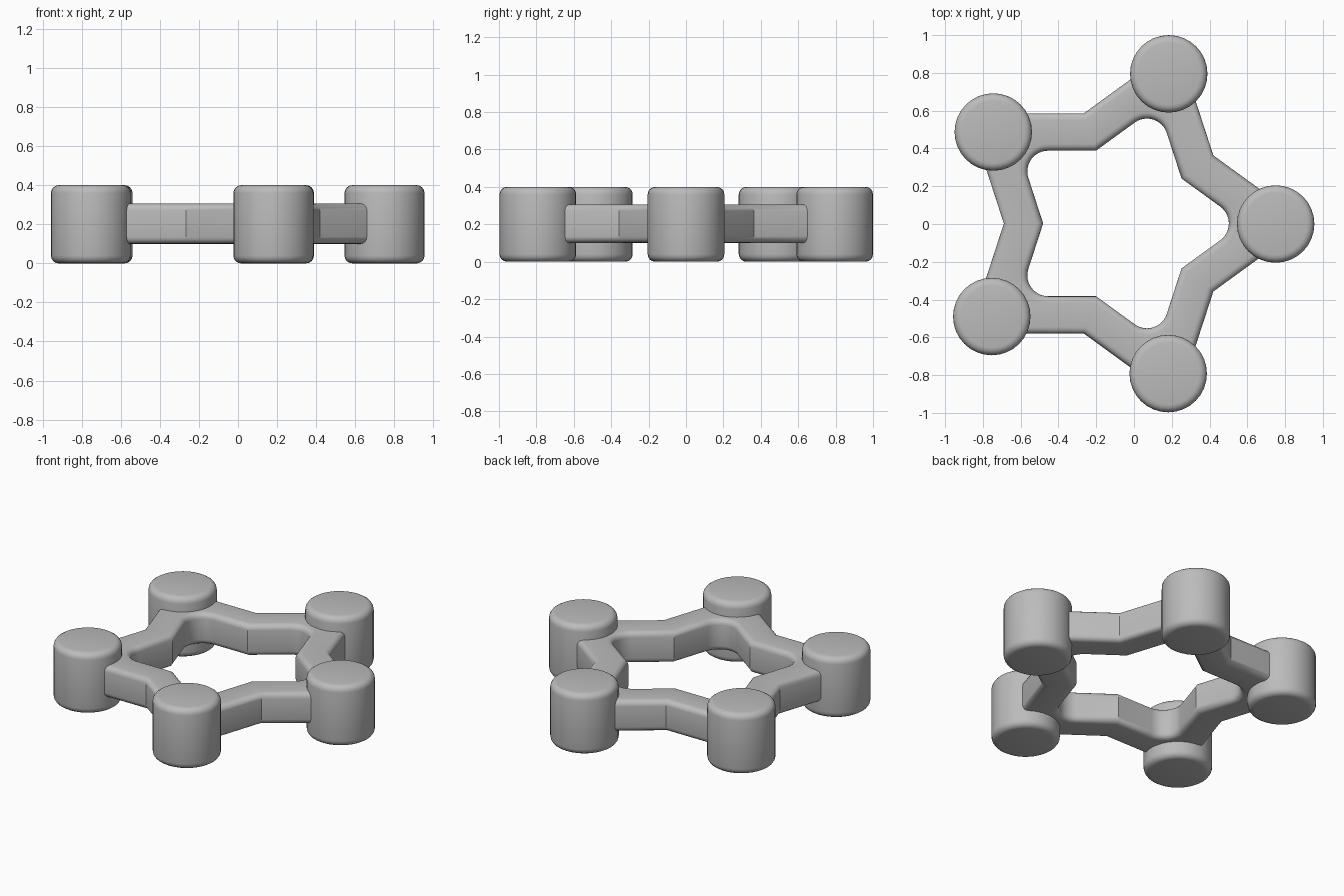
import bpy, bmesh
from math import sin, cos, radians
from mathutils import Vector

cube = bpy.data.objects.get("Cube")
if cube:
    bpy.data.objects.remove(cube, do_unlink=True)

grey = bpy.data.materials.new("plain_grey")
grey.use_nodes = True
colour = (0.5, 0.5, 0.5, 1)
grey.diffuse_color = colour
grey.node_tree.nodes["Principled BSDF"].inputs["Base Color"].default_value = colour

CENTRE = Vector((-0.076, 0.003))


def polar(radius, degrees):
    return Vector((cos(radians(degrees)), sin(radians(degrees)))) * radius


def finish(bm, name):
    """Turn a bmesh into a smooth shaded object with sharp corners kept."""
    bmesh.ops.recalc_face_normals(bm, faces=bm.faces)
    mesh = bpy.data.meshes.new(name)
    bm.to_mesh(mesh)
    bm.free()
    mesh.materials.append(grey)
    obj = bpy.data.objects.new(name, mesh)
    bpy.context.collection.objects.link(obj)
    bpy.ops.object.select_all(action="DESELECT")
    obj.select_set(True)
    bpy.context.view_layer.objects.active = obj
    bpy.ops.object.shade_smooth_by_angle(angle=radians(32))
    return obj


def round_rims(bm, width):
    """Bevel every edge between a flat cap and an upright wall."""
    bm.normal_update()
    rims = [e for e in bm.edges if len(e.link_faces) == 2
            and abs(e.link_faces[0].normal.z) + abs(e.link_faces[1].normal.z) > 0.5
            and abs(e.link_faces[0].normal.dot(e.link_faces[1].normal)) < 0.1]
    bmesh.ops.bevel(bm, geom=rims, offset=width, segments=4, profile=0.5,
                    affect="EDGES", clamp_overlap=True)


def star_outline(valley, fillet, steps=12):
    """Five pointed outline with rounded tips and sharp valleys."""
    tip = valley * cos(radians(18)) / cos(radians(54))
    points = []
    for k in range(5):
        facing = 72 * k
        arc_centre = polar(tip - fillet / sin(radians(36)), facing)
        for i in range(steps + 1):
            turn = -54 + 108 * i / steps
            points.append(CENTRE + arc_centre + polar(fillet, facing + turn))
        points.append(CENTRE + polar(valley, facing + 36))
    return points


# Star shaped rail
bm = bmesh.new()
loops = [[bm.verts.new((*p, z)) for p in star_outline(valley, fillet)]
         for valley, fillet, z in ((0.613, 0.1, 0.1), (0.613, 0.1, 0.307),
                                   (0.405, 0.11, 0.307), (0.405, 0.11, 0.1))]
count = len(loops[0])
for a in range(4):
    one, two = loops[a], loops[(a + 1) % 4]
    for i in range(count):
        j = (i + 1) % count
        bm.faces.new((one[i], one[j], two[j], two[i]))
bmesh.ops.recalc_face_normals(bm, faces=bm.faces)
round_rims(bm, 0.035)
finish(bm, "star_rail")

# Round posts at the five tips
posts = {"right_end_post": (0.75, 0), "back_post": (0.184, 0.795),
         "back_corner_post": (-0.745, 0.487),
         "front_corner_post": (-0.753, -0.49), "front_post": (0.181, -0.792)}
for name, (x, y) in posts.items():
    bm = bmesh.new()
    bmesh.ops.create_cone(bm, cap_ends=True, segments=32, radius1=0.205,
                          radius2=0.205, depth=0.4)
    round_rims(bm, 0.04)
    finish(bm, name).location = (x, y, 0.2)
